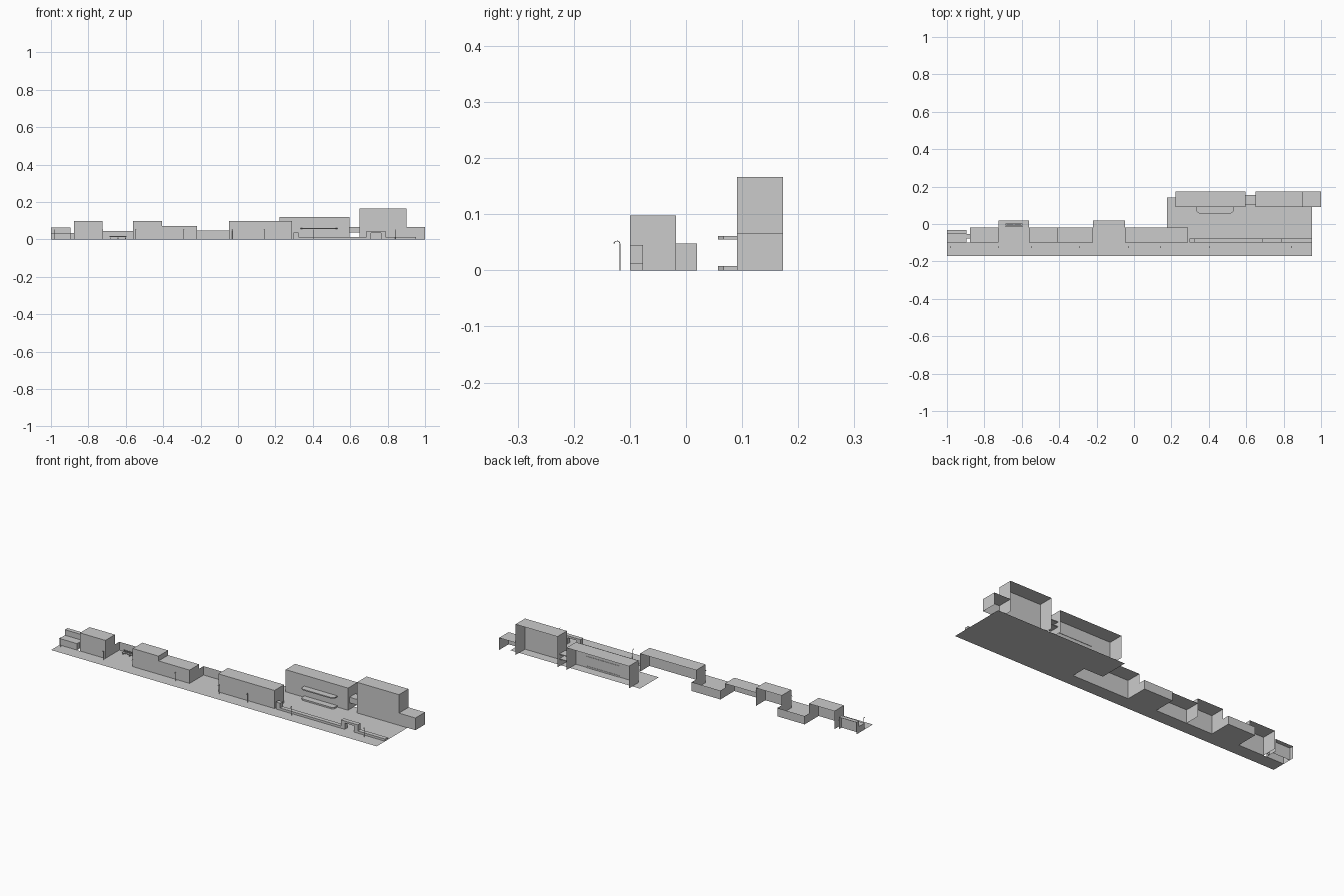
import bpy, bmesh

if "Cube" in bpy.data.objects:
    bpy.data.objects.remove(bpy.data.objects["Cube"])

def make(name, verts, faces):
    me = bpy.data.meshes.new(name)
    me.from_pydata(verts, [], faces)
    me.update()
    ob = bpy.data.objects.new(name, me)
    bpy.context.collection.objects.link(ob)
    return ob

FACES = {"bottom": (0, 3, 2, 1), "top": (4, 5, 6, 7), "front": (0, 1, 5, 4),
         "right": (1, 2, 6, 5), "back": (2, 3, 7, 6), "left": (3, 0, 4, 7)}

def box(name, x, y, z, skip=()):
    """Box from ranges, leaving out the named sides."""
    v = [(a, b, c) for c in z for a, b in
         ((x[0], y[0]), (x[1], y[0]), (x[1], y[1]), (x[0], y[1]))]
    return make(name, v, [f for k, f in FACES.items() if k not in skip])

def prism(name, pts, to3d, lo, hi):
    """Extrude a 2D outline between lo and hi along the remaining axis."""
    n = len(pts)
    v = [to3d(a, b, d) for d in (lo, hi) for a, b in pts]
    f = [tuple(range(n)), tuple(range(n, 2 * n))]
    f += [(i, (i + 1) % n, n + (i + 1) % n, n + i) for i in range(n)]
    ob = make(name, v, f)
    bm = bmesh.new()
    bm.from_mesh(ob.data)
    bmesh.ops.recalc_face_normals(bm, faces=bm.faces)
    bm.to_mesh(ob.data)
    bm.free()
    return ob

OPEN = ("back", "bottom")
FRONT, BACK, ALLEY = -0.10, -0.018, 0.0195

# Ground: street strip, plaza and alley floors
def floor(name, x, y):
    make(name, [(x[0], y[0], 0), (x[1], y[0], 0), (x[1], y[1], 0), (x[0], y[1], 0)],
         [(0, 1, 2, 3)])

floor("street", (-1, 0.952), (-0.172, FRONT))
floor("plaza", (0.289, 0.952), (FRONT, 0.143))
floor("plaza_corner", (0.176, 0.289), (BACK, 0.143))

# Roofless alleys between the row buildings
for i, (a, b, h) in enumerate([(-0.725, -0.561, 0.045), (-0.22, -0.048, 0.048)]):
    floor(f"alley_floor_{i}", (a, b), (FRONT, ALLEY))
    box(f"alley_walls_{i}", (a, b), (BACK, ALLEY), (0, h), ("front", "top", "bottom"))

# Row buildings along the street, open at the back
row = [(-0.877, -0.725, 0.098), (-0.561, -0.406, 0.098),
       (-0.406, -0.22, 0.072), (-0.048, 0.289, 0.098)]
for i, (a, b, h) in enumerate(row):
    box(f"row_building_{i}", (a, b), (FRONT, BACK), (0, h), OPEN)

# Stepped end building and its link wall
box("end_building_low", (-1, -0.895), (FRONT, -0.054), (0, 0.035), OPEN)
box("end_building_high", (-1, -0.895), (-0.054, -0.031), (0, 0.065), OPEN)
box("end_link", (-0.895, -0.877), (-0.077, -0.054), (0, 0.035), OPEN)

# Large buildings behind the plaza
for name, a, b, h in [("hall", 0.222, 0.596, 0.12), ("tower", 0.65, 0.901, 0.166),
                      ("annex", 0.901, 1.0, 0.066)]:
    box(name, (a, b), (0.091, 0.1725), (0, h), OPEN)

# Bridge between hall and tower
box("bridge_front", (0.596, 0.65), (0.103, 0.106), (0.038, 0.066))
for i, z in enumerate((0.036, 0.062)):
    box(f"bridge_slab_{i}", (0.596, 0.65), (0.103, 0.155), (z, z + 0.004))

# Canopy and entrance step on the hall, with clipped corners
plan = [(0.334, 0.093), (0.334, 0.067), (0.348, 0.057), (0.518, 0.057),
        (0.532, 0.067), (0.532, 0.093)]
for name, lo, hi in [("hall_canopy", 0.055, 0.061), ("hall_step", 0.0, 0.008)]:
    prism(name, plan, lambda a, b, d: (a, b, d), lo, hi)

# Low plaza wall with end pier and gateway
wall_a = [(0.297, 0), (0.297, 0.038), (0.323, 0.038), (0.323, 0.012), (0.687, 0.012),
          (0.687, 0.045), (0.788, 0.045), (0.788, 0.012), (0.952, 0.012), (0.952, 0),
          (0.765, 0), (0.765, 0.034), (0.71, 0.034), (0.71, 0)]
prism("plaza_wall", wall_a, lambda a, b, d: (a, d, b), FRONT, -0.077)

# Slatted bench in the alley
for i in range(4):
    y = -0.015 + i * 0.0045
    box(f"bench_slat_{i}", (-0.687, -0.597), (y, y + 0.0035), (0.009, 0.0105))
for i in range(2):
    z = 0.0125 + i * 0.0035
    box(f"bench_back_{i}", (-0.687, -0.597), (0.0025, 0.004), (z, z + 0.0025))
for i in range(3):
    x = -0.683 + i * 0.04
    box(f"bench_leg_{i}", (x, x + 0.003), (-0.014, 0.002), (0, 0.009))

# Hooked street lamps
for i, x in enumerate((-0.98, -0.723, -0.547, -0.29, -0.03, 0.14, 0.405, 0.84)):
    cu = bpy.data.curves.new("street_lamp", "CURVE")
    cu.dimensions = "3D"
    cu.bevel_depth = 0.0009
    cu.bevel_resolution = 1
    cu.use_fill_caps = True
    sp = cu.splines.new("POLY")
    pts = [(-0.1175, 0), (-0.1175, 0.047), (-0.119, 0.0505), (-0.122, 0.052),
           (-0.126, 0.0515), (-0.128, 0.049)]
    sp.points.add(len(pts) - 1)
    for p, (y, z) in zip(sp.points, pts):
        p.co = (x, y, z, 1)
    ob = bpy.data.objects.new(f"street_lamp_{i}", cu)
    bpy.context.collection.objects.link(ob)
    box(f"lamp_head_{i}", (x - 0.0015, x + 0.0015), (-0.1295, -0.1265), (0.0475, 0.0495))
